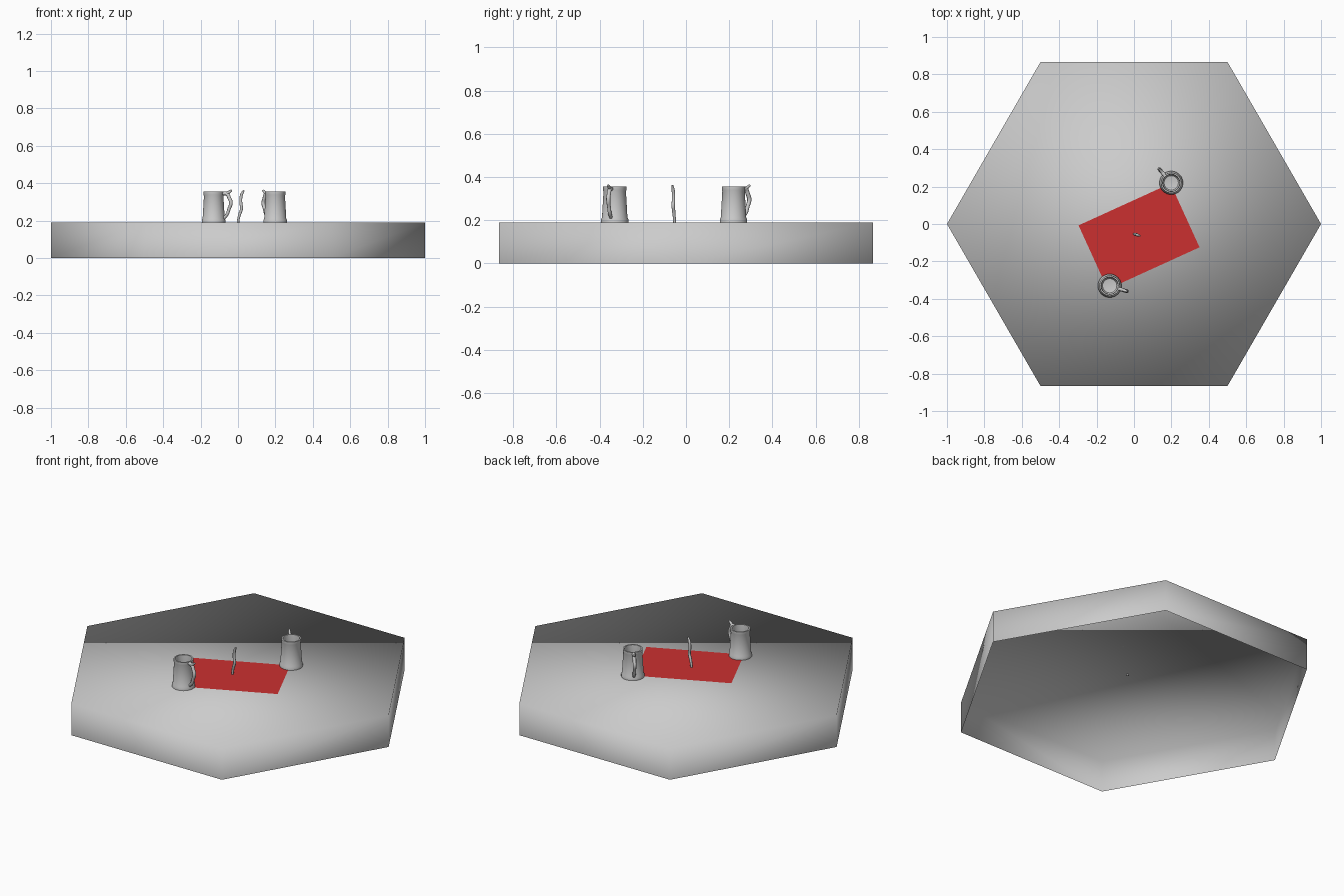
import bpy, bmesh, math
from mathutils import Vector, Matrix

if "Cube" in bpy.data.objects:
    bpy.data.objects.remove(bpy.data.objects["Cube"])

TOP = 0.19  # height of the table surface


def make_object(name, bm, smooth_angle=None):
    bmesh.ops.recalc_face_normals(bm, faces=bm.faces[:])
    mesh = bpy.data.meshes.new(name)
    bm.to_mesh(mesh)
    bm.free()
    ob = bpy.data.objects.new(name, mesh)
    bpy.context.collection.objects.link(ob)
    if smooth_angle is not None:
        bpy.ops.object.select_all(action='DESELECT')
        ob.select_set(True)
        bpy.context.view_layer.objects.active = ob
        bpy.ops.object.shade_smooth_by_angle(angle=math.radians(smooth_angle))
    return ob


def make_mug(name, x, y):
    # outer wall with foot and rim band, then down the inside to the floor
    profile = [(0, 0), (.063, 0), (.063, .014), (.059, .022), (.052, .142),
               (.054, .148), (.054, .165), (.046, .165), (.044, .13),
               (.048, .035), (.038, .02), (0, .014)]
    bm = bmesh.new()
    verts = [bm.verts.new((r, 0, z)) for r, z in profile]
    edges = [bm.edges.new(pair) for pair in zip(verts, verts[1:])]
    bmesh.ops.spin(bm, geom=verts + edges, cent=(0, 0, 0), axis=(0, 0, 1),
                   angle=2 * math.pi, steps=32)
    bmesh.ops.remove_doubles(bm, verts=bm.verts[:], dist=1e-5)
    bmesh.ops.translate(bm, verts=bm.verts[:], vec=(x, y, TOP))
    make_object(name, bm, 40)


def make_tube(name, origin, azimuth, points):
    # points: distance outwards, height, radius
    curve = bpy.data.curves.new(name, 'CURVE')
    curve.dimensions = '3D'
    curve.bevel_depth = 1.0
    curve.bevel_resolution = 2
    curve.resolution_u = 5
    curve.use_fill_caps = True
    spline = curve.splines.new('BEZIER')
    spline.bezier_points.add(len(points) - 1)
    for bp, (r, z, rad) in zip(spline.bezier_points, points):
        bp.co = (r, 0, z)
        bp.radius = rad
        bp.handle_left_type = bp.handle_right_type = 'AUTO'
    ob = bpy.data.objects.new(name, curve)
    bpy.context.collection.objects.link(ob)
    ob.location = (origin[0], origin[1], 0)
    ob.rotation_euler.z = math.radians(azimuth)
    bpy.ops.object.select_all(action='DESELECT')
    ob.select_set(True)
    bpy.context.view_layer.objects.active = ob
    bpy.ops.object.convert(target='MESH')
    bpy.ops.object.shade_smooth_by_angle(angle=math.radians(50))


# Hexagonal table top, open underneath
bm = bmesh.new()
rings = [[bm.verts.new((math.cos(i * math.pi / 3), math.sin(i * math.pi / 3), z))
          for i in range(6)] for z in (0, TOP)]
bm.faces.new(rings[1])
for i in range(6):
    j = (i + 1) % 6
    bm.faces.new((rings[0][i], rings[0][j], rings[1][j], rings[1][i]))
make_object("table_slab", bm, 180)

# Red cloth
bm = bmesh.new()
bmesh.ops.create_grid(bm, x_segments=1, y_segments=1, size=0.5)
bmesh.ops.transform(bm, verts=bm.verts[:], matrix=(
    Matrix.Translation((0.027, -0.066, TOP + 0.001))
    @ Matrix.Rotation(math.radians(24.5), 4, 'Z')
    @ Matrix.Diagonal((0.54, 0.375, 1, 1))))
cloth = make_object("cloth", bm)
red = bpy.data.materials.new("red_cloth")
red.diffuse_color = (0.6, 0.03, 0.03, 1)
red.use_nodes = True
red.node_tree.nodes["Principled BSDF"].inputs["Base Color"].default_value = red.diffuse_color
cloth.data.materials.append(red)

# Mugs with bowed handles and thumb rests
for label, x, y, azimuth in (("front", -0.13, -0.33, -18), ("back", 0.199, 0.22, 131)):
    make_mug(label + "_mug", x, y)
    make_tube(label + "_handle", (x, y), azimuth,
              [(.050, .345, .010), (.074, .343, .010), (.088, .32, .010),
               (.097, .295, .010), (.086, .262, .009), (.076, .235, .009),
               (.056, .212, .008)])
    make_tube(label + "_thumb_rest", (x, y), azimuth,
              [(.068, .344, .009), (.084, .351, .008), (.100, .362, .005)])

# Loose handle standing in the middle of the cloth
make_tube("loose_handle", (0, -0.053), -18,
          [(.032, .361, .005), (.019, .336, .008), (.016, .295, .008),
           (.020, .265, .008), (.011, .238, .008), (.003, .21, .007), (.000, .182, .006)])
